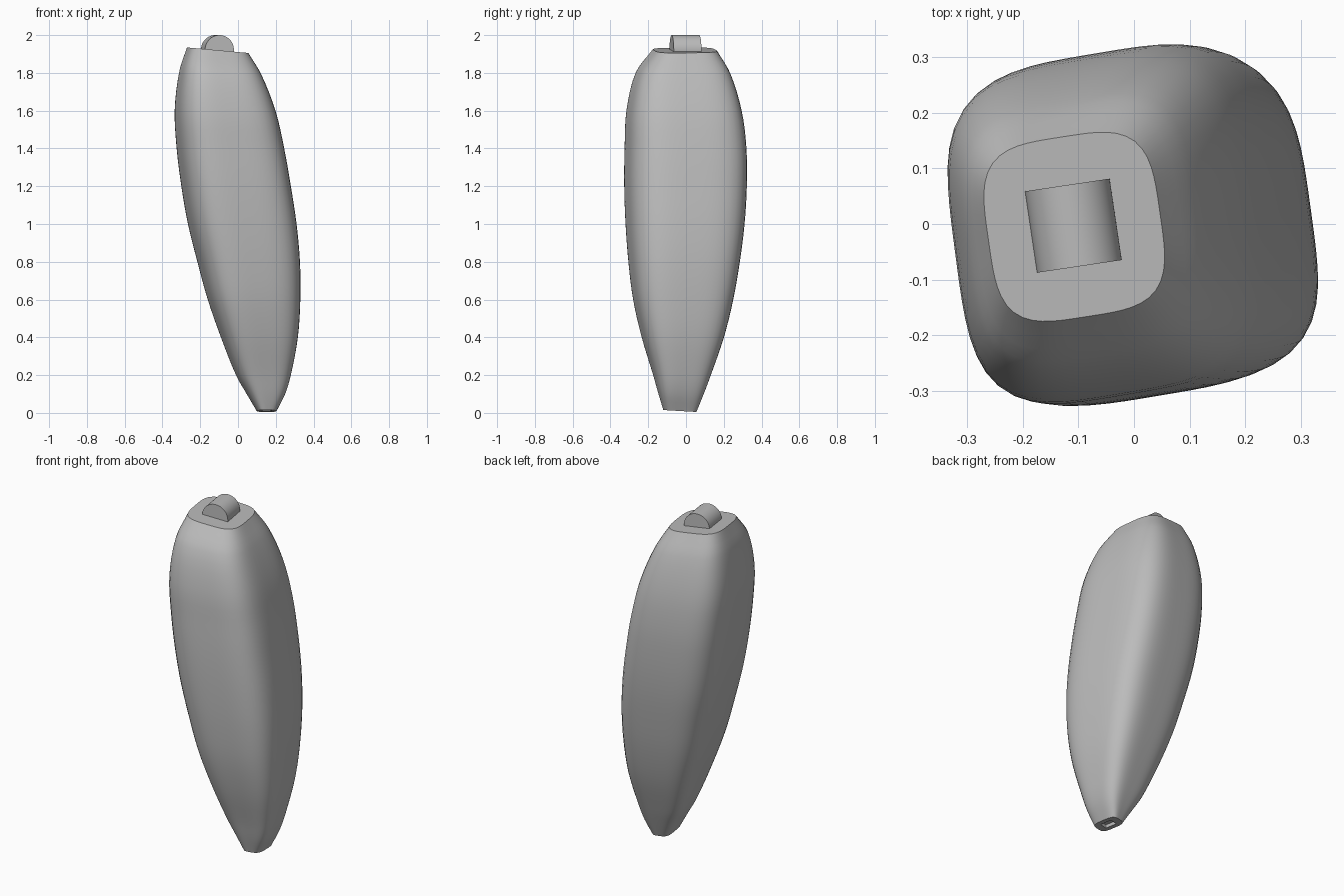
import bpy
import bmesh
import math
from mathutils import Matrix, Vector

cube = bpy.data.objects.get("Cube")
if cube:
    bpy.data.objects.remove(cube, do_unlink=True)

TWIST = math.radians(8.5)
SIDES = 64
STEPS = 4
TOP_TILT = -0.09
BASE_TILT = -0.06

# Height, then the x and y extents of the body at that height
SECTIONS = [
    (0.01, 0.10, 0.205, -0.12, 0.055),
    (0.1, 0.047, 0.25, -0.147, 0.092),
    (0.2, -0.01, 0.28, -0.175, 0.13),
    (0.4, -0.09, 0.317, -0.235, 0.2),
    (0.6, -0.16, 0.33, -0.28, 0.25),
    (0.8, -0.215, 0.328, -0.305, 0.285),
    (1.0, -0.265, 0.31, -0.32, 0.31),
    (1.2, -0.3, 0.28, -0.327, 0.322),
    (1.4, -0.325, 0.245, -0.325, 0.32),
    (1.6, -0.335, 0.2, -0.315, 0.295),
    (1.8, -0.31, 0.125, -0.265, 0.235),
    (1.92, -0.27, 0.055, -0.175, 0.165),
]

grey = bpy.data.materials.new("plain grey")
grey.use_nodes = True
grey.diffuse_color = (0.5, 0.5, 0.5, 1)
grey.node_tree.nodes["Principled BSDF"].inputs["Base Color"].default_value = grey.diffuse_color


def rounded_square(power):
    """Twisted rounded square, scaled to fill a unit box."""
    points = []
    for i in range(SIDES):
        angle = math.tau * i / SIDES
        c, s = math.cos(angle), math.sin(angle)
        radius = (abs(c) ** power + abs(s) ** power) ** (-1 / power)
        points.append(Vector((radius * math.cos(angle + TWIST),
                              radius * math.sin(angle + TWIST))))
    wide = max(p.x for p in points)
    deep = max(p.y for p in points)
    return [(p.x / wide, p.y / deep) for p in points]


def smooth_sections(rows):
    """Spline through the measured sections."""
    rows = [Vector(row) for row in rows]
    result = []
    for i in range(len(rows) - 1):
        a, b = rows[i], rows[i + 1]
        before = rows[i - 1] if i else a
        after = rows[min(i + 2, len(rows) - 1)]
        span = b[0] - a[0]
        slope_a = (b - before) / (b[0] - before[0]) * span
        slope_b = (after - a) / (after[0] - a[0]) * span
        for k in range(STEPS):
            t = k / STEPS
            u = 1 - t
            result.append(a * (1 + 2 * t) * u * u + slope_a * t * u * u
                          + b * t * t * (3 - 2 * t) - slope_b * t * t * u)
    return result + [rows[-1]]


def add_ring(bm, section, outline, scale=1, lift=0):
    z, left, right, front, back = section
    cx, cy = (left + right) / 2, (front + back) / 2
    top_weight = (z / SECTIONS[-1][0]) ** 8
    base_weight = (1 - z / 2) ** 8
    ring = []
    for u, v in outline:
        dx = u * (right - left) / 2 * scale
        dy = v * (back - front) / 2 * scale
        tilt = dx * TOP_TILT * top_weight + dy * BASE_TILT * base_weight
        ring.append(bm.verts.new((cx + dx, cy + dy, z + lift + tilt)))
    return ring


def bridge(bm, lower, upper):
    for i in range(SIDES):
        j = (i + 1) % SIDES
        bm.faces.new((lower[i], lower[j], upper[j], upper[i]))


def finish(bm, name, angle):
    bmesh.ops.recalc_face_normals(bm, faces=bm.faces[:])
    for face in bm.faces:
        face.smooth = True
    mesh = bpy.data.meshes.new(name)
    bm.to_mesh(mesh)
    bm.free()
    mesh.set_sharp_from_angle(angle=math.radians(angle))
    mesh.materials.append(grey)
    obj = bpy.data.objects.new(name, mesh)
    bpy.context.collection.objects.link(obj)
    return obj


# Tapered body, with a shallow rectangular slot in its lower end
bm = bmesh.new()
outline = rounded_square(3.7)
slot = rounded_square(20)
sections = smooth_sections(SECTIONS)
rings = [add_ring(bm, sections[0], slot, 0.5, 0.02),
         add_ring(bm, sections[0], slot, 0.5)]
rings += [add_ring(bm, section, outline) for section in sections]
for lower, upper in zip(rings, rings[1:]):
    bridge(bm, lower, upper)
bm.faces.new(rings[0])
bm.faces.new(rings[-1])
finish(bm, "tapered_body", 40)

# Half-round knob on the sloping top
bm = bmesh.new()
radius, half_length, arc = 0.077, 0.074, 32
ends = []
for y in (-half_length, half_length):
    profile = [(radius * math.cos(math.pi * i / arc),
                radius * math.sin(math.pi * i / arc)) for i in range(arc + 1)]
    profile = [(radius, -0.01)] + profile + [(-radius, -0.01)]
    ends.append([bm.verts.new((x, y, z)) for x, z in profile])
    bm.faces.new(ends[-1])
for i in range(len(ends[0])):
    j = (i + 1) % len(ends[0])
    bm.faces.new((ends[0][i], ends[0][j], ends[1][j], ends[1][i]))
knob = finish(bm, "top_knob", 40)
knob.matrix_world = (Matrix.Translation((-0.109, -0.003, 2 - radius))
                     @ Matrix.Rotation(TWIST, 4, "Z")
                     @ Matrix.Rotation(-TOP_TILT, 4, "Y"))
